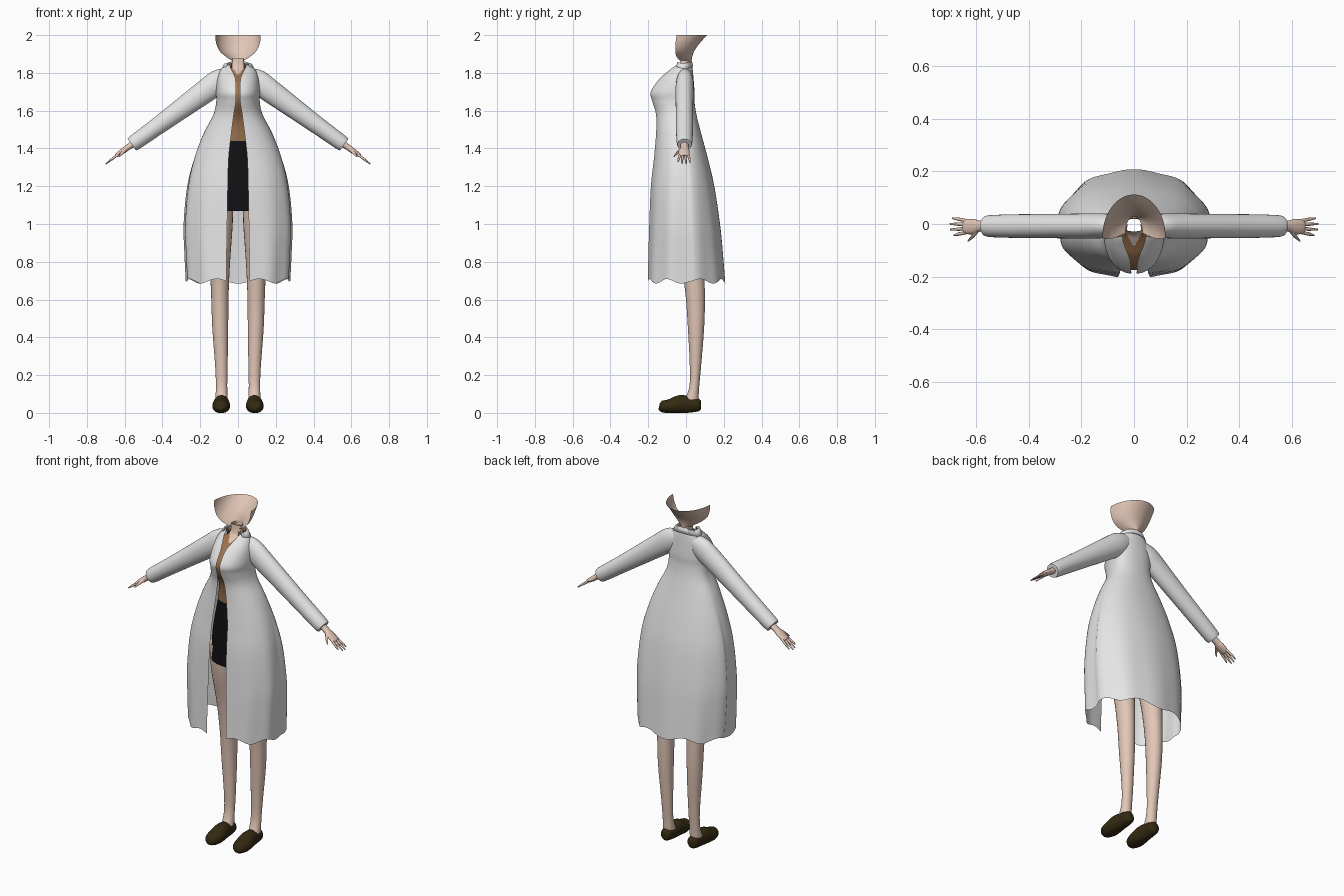
import bpy, bmesh, math
from mathutils import Vector

if "Cube" in bpy.data.objects:
    bpy.data.objects.remove(bpy.data.objects["Cube"])

def material(name, r, g, b):
    m = bpy.data.materials.new(name)
    m.diffuse_color = (r, g, b, 1)
    m.use_nodes = True
    m.node_tree.nodes["Principled BSDF"].inputs["Base Color"].default_value = m.diffuse_color
    return m

WHITE = material("white cloth", 0.78, 0.78, 0.78)
SKIN = material("skin", 0.76, 0.57, 0.47)
BROWN = material("brown shirt", 0.34, 0.17, 0.075)
BLACK = material("black skirt", 0.006, 0.006, 0.007)
SHOE = material("dark shoe leather", 0.035, 0.023, 0.006)

def clamp(v):
    return max(0.0, min(1.0, v))

def smooth_rows(rows, n):
    """Catmull-Rom interpolation between table rows."""
    out = []
    for i in range(len(rows) - 1):
        a, b, c, d = (rows[max(i - 1, 0)], rows[i], rows[i + 1], rows[min(i + 2, len(rows) - 1)])
        for k in range(n):
            t = k / n
            out.append([q + 0.5 * t * (r - p + t * (2*p - 5*q + 4*r - s + t * (3*(q - r) + s - p)))
                        for p, q, r, s in zip(a, b, c, d)])
    return out + [list(rows[-1])]

def loft(name, rings, mats, closed=True, caps=False, rule=None):
    bm = bmesh.new()
    vs = [[bm.verts.new(p) for p in ring] for ring in rings]
    n = len(vs[0])
    for a, b in zip(vs, vs[1:]):
        for i in range(n if closed else n - 1):
            j = (i + 1) % n
            bm.faces.new((a[i], a[j], b[j], b[i]))
    if caps:
        bm.faces.new(vs[0])
        bm.faces.new(vs[-1])
    bmesh.ops.recalc_face_normals(bm, faces=bm.faces)
    if rule:
        for f in bm.faces:
            f.material_index = rule(f.calc_center_median())
    me = bpy.data.meshes.new(name)
    bm.to_mesh(me)
    bm.free()
    for m in mats:
        me.materials.append(m)
    ob = bpy.data.objects.new(name, me)
    bpy.context.collection.objects.link(ob)
    bpy.context.view_layer.objects.active = ob
    ob.select_set(True)
    bpy.ops.object.shade_smooth_by_angle(angle=math.radians(50))
    ob.select_set(False)
    return ob

def tube(name, rows, mat, sx=1, side=(0, 1, 0), seg=20, n=4, caps=True):
    """rows: x, y, z, radius along side, radius across side."""
    rows = smooth_rows(rows, n)
    side = Vector(side)
    rings = []
    for i, (x, y, z, ra, rb) in enumerate(rows):
        t = Vector(rows[min(i + 1, len(rows) - 1)][:3]) - Vector(rows[max(i - 1, 0)][:3])
        nrm = t.cross(side).normalized()
        ring = []
        for k in range(seg):
            a = 2 * math.pi * k / seg
            p = Vector((x, y, z)) + side * ra * math.cos(a) + nrm * rb * math.sin(a)
            ring.append((sx * p.x, p.y, max(p.z, 0)))
        rings.append(ring)
    return loft(name, rings, [mat], caps=caps)

def oval(t, hw, yb, yf, n, yc=-0.02):
    """Superellipse with separate front and back depth; t = 0 is the front."""
    s, c = math.sin(t), math.cos(t)
    x = math.copysign(abs(s) ** (2 / n), s) * hw
    d = abs(c) ** (2 / n)
    return x, yc + (d * (yf - yc) if c > 0 else d * (yb - yc))

# Coat: z, half width, back y, front y, half opening
coat = [(1.845, .055, .030, -.055, .045), (1.82, .090, .035, -.085, .036),
        (1.77, .110, .040, -.140, .014), (1.70, .117, .045, -.187, .011),
        (1.65, .115, .045, -.179, .011), (1.58, .130, .055, -.160, .022),
        (1.48, .182, .080, -.160, .035), (1.35, .235, .115, -.172, .050),
        (1.20, .275, .150, -.190, .056), (1.00, .295, .180, -.200, .060),
        (0.85, .292, .195, -.206, .063), (0.685, .285, .208, -.212, .066)]
COLS = 96
rings = []
for z, hw, yb, yf, gap in smooth_rows(coat, 5):
    w, e = clamp((1.4 - z) / 0.7), clamp((1.5 - z) / 0.3)
    t0 = math.asin(clamp(gap / hw) ** 1.1)
    ring = []
    for i in range(COLS + 1):
        t = t0 + (2 * math.pi - 2 * t0) * i / COLS
        x, y = oval(t, hw, yb, yf, 2.2)
        s = 1 + 0.015 * w * (math.cos(10 * t) - 1)      # soft folds
        if not 0.27 < i / COLS < 0.73:                  # back panel overlaps the front
            s -= 0.035 * e
            y -= 0.006 * e
        ring.append((x * s, y * s, z + 0.012 * w ** 4 * (1 - math.cos(8 * t))))
    rings.append(ring)
loft("long_coat", rings, [WHITE], closed=False)

# Body under the coat: neck, shirt and skirt
body = [(1.88, .030, .030, -.028), (1.83, .036, .028, -.038), (1.80, .070, .030, -.070),
        (1.76, .090, .030, -.125), (1.70, .098, .030, -.172), (1.64, .094, .030, -.165),
        (1.55, .088, .035, -.115), (1.44, .100, .050, -.100), (1.30, .128, .070, -.105),
        (1.20, .140, .085, -.110), (1.07, .145, .088, -.112)]
rings = [[(*oval(2 * math.pi * k / 64, hw, yb, yf, 2.1), z) for k in range(64)]
         for z, hw, yb, yf in smooth_rows(body, 9)]

def body_colour(c):
    if c.z > 1.85 or (c.y < 0 and c.z > 1.785 + 1.4 * abs(c.x)):
        return 0
    return 1 if c.z > 1.44 else 2
loft("neck_shirt_and_skirt", rings, [SKIN, BROWN, BLACK], rule=body_colour)

# Open half bowl of the head, front missing: z, half width, back y, front y
head = [(2.0, .120, .112, -.050), (1.96, .116, .075, -.055), (1.92, .100, .046, -.056),
        (1.89, .070, .034, -.052), (1.865, .032, .030, -.034)]
rings = [[(hw * math.cos(math.pi * k / 32), yf + (yb - yf) * math.sin(math.pi * k / 32), z)
          for k in range(33)] for z, hw, yb, yf in smooth_rows(head, 5)]
loft("head_back", rings, [SKIN], closed=False)

# Folded collars, open at the front: half width, half depth, z
def collar(name, rows, mat, gap):
    rings = [[(rx * math.sin(t), -.016 - ry * math.cos(t), z + 0.006 * math.cos(t * 2))
              for t in (gap + (2 * math.pi - 2 * gap) * k / 40 for k in range(41))]
             for rx, ry, z in rows]
    ob = loft(name, rings, [mat], closed=False)
    ob.modifiers.new("thickness", 'SOLIDIFY').thickness = 0.005
collar("coat_collar", [(.056, .040, 1.835), (.060, .043, 1.858), (.072, .048, 1.855), (.088, .054, 1.828)], WHITE, 0.85)
collar("shirt_collar", [(.048, .036, 1.825), (.050, .037, 1.850)], BROWN, 0.7)

for sx, tag in ((1, "left"), (-1, "right")):
    # Sleeve
    tube(tag + "_sleeve", [(.05, -.005, 1.785, .035, .045), (.10, -.006, 1.755, .045, .064),
         (.17, -.008, 1.705, .048, .062), (.30, -.008, 1.61, .046, .054),
         (.44, -.008, 1.508, .045, .046), (.54, -.008, 1.436, .042, .042),
         (.562, -.008, 1.420, .038, .038)], WHITE, sx, seg=28)
    # Hand
    tube(tag + "_palm", [(.54, -.008, 1.435, .022, .018), (.585, -.008, 1.404, .021, .016),
         (.61, -.010, 1.386, .029, .015), (.64, -.010, 1.366, .027, .011),
         (.648, -.010, 1.36, .018, .007)], SKIN, sx, seg=14)
    for k in range(4):
        y, dy = .012 - .0145 * k, .010 - .007 * k
        tip = (.690, .700, .698, .684)[k]
        z = 1.365 - (tip - .635) * 0.72
        tube(f"{tag}_finger_{k + 1}", [(.632, y, 1.369, .0065, .0065),
             (.665, y + dy * .6, 1.345, .0065, .006), (tip, y + dy, z, .003, .003)],
             SKIN, sx, seg=8, n=3)
    tube(tag + "_thumb", [(.595, -.022, 1.396, .011, .010), (.612, -.046, 1.377, .008, .008),
         (.630, -.064, 1.356, .003, .003)], SKIN, sx, seg=8, n=3)
    # Leg
    tube(tag + "_leg", [(.095, -.005, 1.16, .080, .070), (.095, .005, 1.0, .074, .067),
         (.096, .033, .80, .060, .054), (.096, .049, .62, .051, .046),
         (.094, .053, .45, .043, .042), (.088, .050, .25, .030, .033),
         (.087, .044, .14, .026, .030), (.087, .030, .07, .036, .033)], SKIN, sx, seg=24)
    # Shoe
    tube(tag + "_shoe", [(.090, -.142, .036, .014, .016), (.090, -.128, .034, .034, .030),
         (.089, -.085, .035, .047, .038), (.088, -.03, .046, .043, .048),
         (.087, .02, .044, .036, .043), (.087, .065, .042, .031, .034),
         (.087, .079, .042, .014, .022)], SHOE, sx, side=(1, 0, 0), seg=24)
